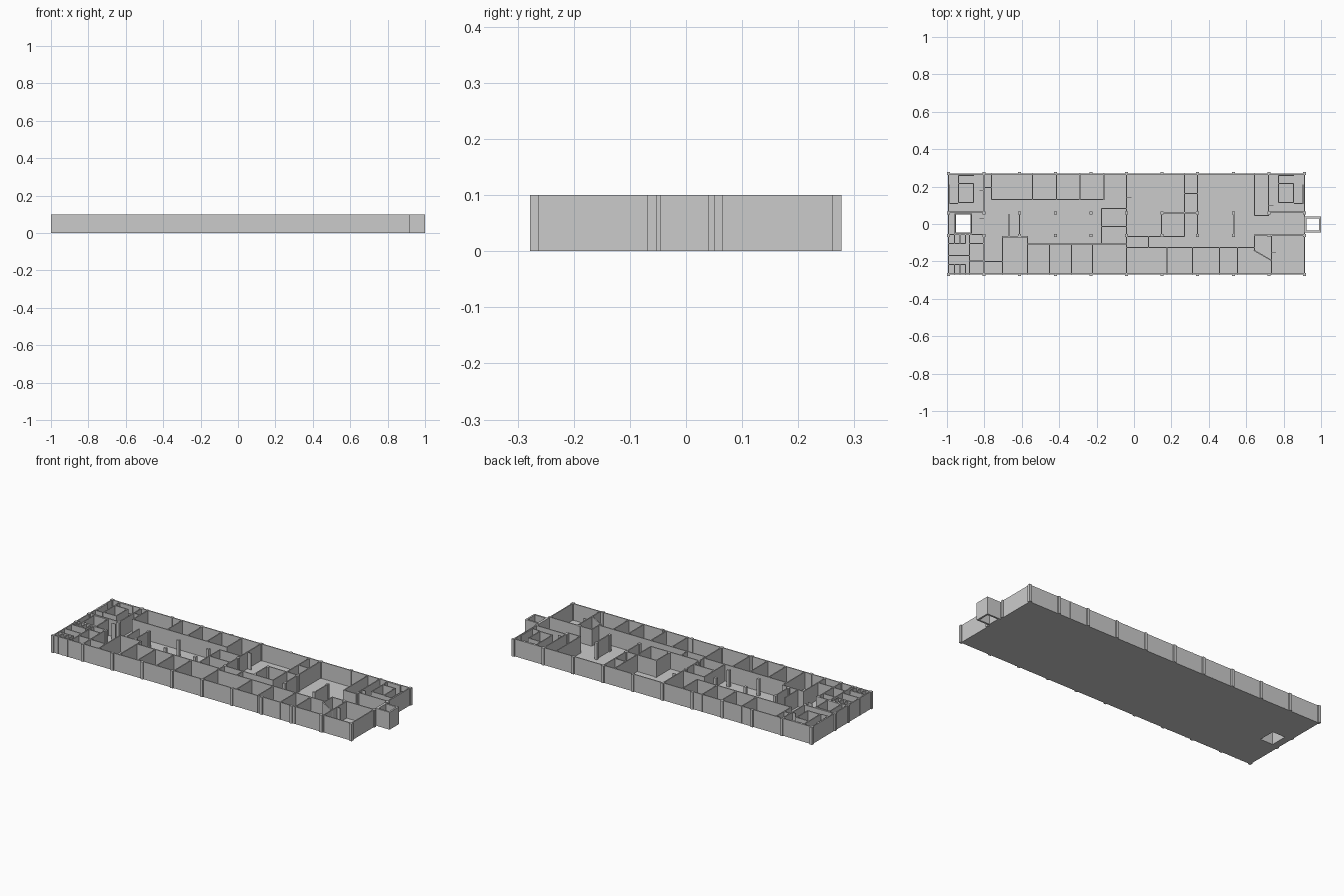
import bpy, bmesh, math
from mathutils import Matrix

H = 0.1        # wall height
T = 0.006      # standard wall thickness
X0, X1, Y0, Y1 = -0.992, 0.912, -0.27, 0.269


def make(name, fill):
    bm = bmesh.new()
    fill(bm)
    me = bpy.data.meshes.new(name)
    bm.to_mesh(me)
    bm.free()
    ob = bpy.data.objects.new(name, me)
    bpy.context.collection.objects.link(ob)
    return ob


def box(bm, xa, xb, ya, yb, za=0.0, zb=H):
    m = Matrix.Translation(((xa + xb) / 2, (ya + yb) / 2, (za + zb) / 2)) \
        @ Matrix.Diagonal((xb - xa, yb - ya, zb - za, 1))
    bmesh.ops.create_cube(bm, size=1, matrix=m)


def wall(bm, xa, ya, xb, yb, t=T):
    # upright slab along the line a-b
    length = math.hypot(xb - xa, yb - ya) + t
    m = Matrix.Translation(((xa + xb) / 2, (ya + yb) / 2, H / 2)) \
        @ Matrix.Rotation(math.atan2(yb - ya, xb - xa), 4, 'Z') \
        @ Matrix.Diagonal((length, t, H, 1))
    bmesh.ops.create_cube(bm, size=1, matrix=m)


def walls(name, lines, t=T):
    make(name, lambda bm: [wall(bm, *l, t) for l in lines])


def rect(xa, xb, ya, yb):
    return [(xa, ya, xb, ya), (xb, ya, xb, yb), (xb, yb, xa, yb), (xa, yb, xa, ya)]


# floor slab with a lift opening at the left
hx0, hx1, hy0, hy1 = -0.953, -0.873, -0.046, 0.05


def floor(bm):
    z = 0.004
    box(bm, X0, hx0, Y0, Y1, 0, z)
    box(bm, hx1, X1, Y0, Y1, 0, z)
    box(bm, hx0, hx1, Y0, hy0, 0, z)
    box(bm, hx0, hx1, hy1, Y1, 0, z)


make("floor_slab", floor)

# outer walls
walls("outer_walls", rect(X0 + .001, X1 - .001, Y0 + .002, Y1 - .002))


# regular grid of columns
def columns(bm):
    r = 0.008
    for i in range(11):
        x = X0 + i * (X1 - X0) / 10
        for y in (Y0, -0.061, 0.058, Y1):
            box(bm, x - r, x + r, y - r, y + r)


make("columns", columns)

# projecting shaft on the right end, open top and bottom
walls("outer_shaft", rect(0.918, 0.995, -0.04, 0.035), 0.01)

# lift shaft around the floor opening
walls("lift_shaft", rect(hx0 - .004, hx1 + .004, hy0 - .004, hy1 + .004))

# stairwells at both upper corners
for name, x in (("left_stairwell", -0.938), ("right_stairwell", 0.773)):
    e = x + 0.08
    walls(name, rect(x, e, 0.115, 0.217)
          + [(x, 0.217, x, 0.26), (x, 0.26, e, 0.26)])
walls("stair_rails", [(-0.985, 0.11, -0.985, 0.21), (-0.985, 0.11, -0.943, 0.11),
                      (0.903, 0.11, 0.903, 0.21), (0.858, 0.11, 0.903, 0.11)], 0.004)

# service core on the left
walls("left_core_walls", [
    (-0.803, 0.058, -0.803, Y1), (-0.803, Y0, -0.803, -0.06),
    (X0, 0.065, -0.803, 0.065), (X0, -0.057, -0.803, -0.057),
    (-0.88, Y0, -0.88, -0.057), (X0, -0.168, -0.88, -0.168),
    (-0.88, -0.105, -0.803, -0.105), (-0.88, -0.197, -0.803, -0.197)])

# toilet stalls, two rows
stalls = [(X0, -0.105, -0.9, -0.105), (X0, -0.217, -0.9, -0.217)]
for x in (-0.96, -0.93, -0.9):
    stalls += [(x, -0.105, x, -0.057), (x, Y0, x, -0.217)]
walls("stall_partitions", stalls)

# upper row of rooms
walls("upper_rooms", [(-0.762, 0.13, -0.163, 0.13), (-0.803, 0.195, -0.762, 0.195)]
      + [(x, 0.13, x, Y1) for x in (-0.762, -0.543, -0.414, -0.29, -0.162)])

# lower left row of rooms
walls("lower_left_rooms", [
    (-0.57, -0.107, -0.04, -0.107), (-0.57, -0.107, -0.57, -0.068),
    (-0.703, -0.068, -0.57, -0.068), (-0.703, Y0, -0.703, -0.068),
    (-0.803, -0.2, -0.703, -0.2)]
    + [(x, Y0, x, -0.107) for x in (-0.57, -0.452, -0.334, -0.222)])

# free-standing screens in the open area
walls("screens", [(-0.668, -0.068, -0.668, 0.05), (-0.612, -0.06, -0.612, 0.058),
                  (0.533, -0.06, 0.533, 0.058)])

# middle block
walls("middle_walls", [
    (-0.174, 0.083, -0.04, 0.083), (-0.174, -0.107, -0.174, 0.083),
    (-0.174, -0.013, -0.04, -0.013), (-0.04, Y0, -0.04, Y1),
    (-0.04, -0.066, 0.27, -0.066), (0.27, -0.066, 0.27, Y1),
    (0.27, 0.163, 0.34, 0.163), (0.34, -0.06, 0.34, Y1),
    (0.147, 0.06, 0.34, 0.06), (0.147, -0.06, 0.147, 0.06)])

# lower right row of rooms
walls("lower_right_rooms", [(-0.04, -0.125, 0.644, -0.125), (0.078, -0.125, 0.078, -0.066)]
      + [(x, Y0, x, -0.125) for x in (0.177, 0.313, 0.457, 0.553)])

# right end lobby with its slanted wall
walls("right_end_walls", [
    (0.644, 0.045, 0.644, Y1), (0.644, 0.045, 0.72, 0.045),
    (0.72, 0.065, 0.72, Y1), (0.72, 0.065, X1, 0.065),
    (0.644, -0.06, X1, -0.06), (0.644, -0.142, 0.644, -0.06),
    (0.644, -0.142, 0.735, -0.195), (0.735, Y0, 0.735, -0.06)])

# open door leaves
walls("door_leaves", [(-0.04, 0.14, -0.015, 0.14), (0.735, -0.15, 0.757, -0.15),
                      (0.72, 0.1, 0.745, 0.1), (-0.825, 0.18, -0.803, 0.18),
                      (-0.825, 0.03, -0.803, 0.03)], 0.003)
